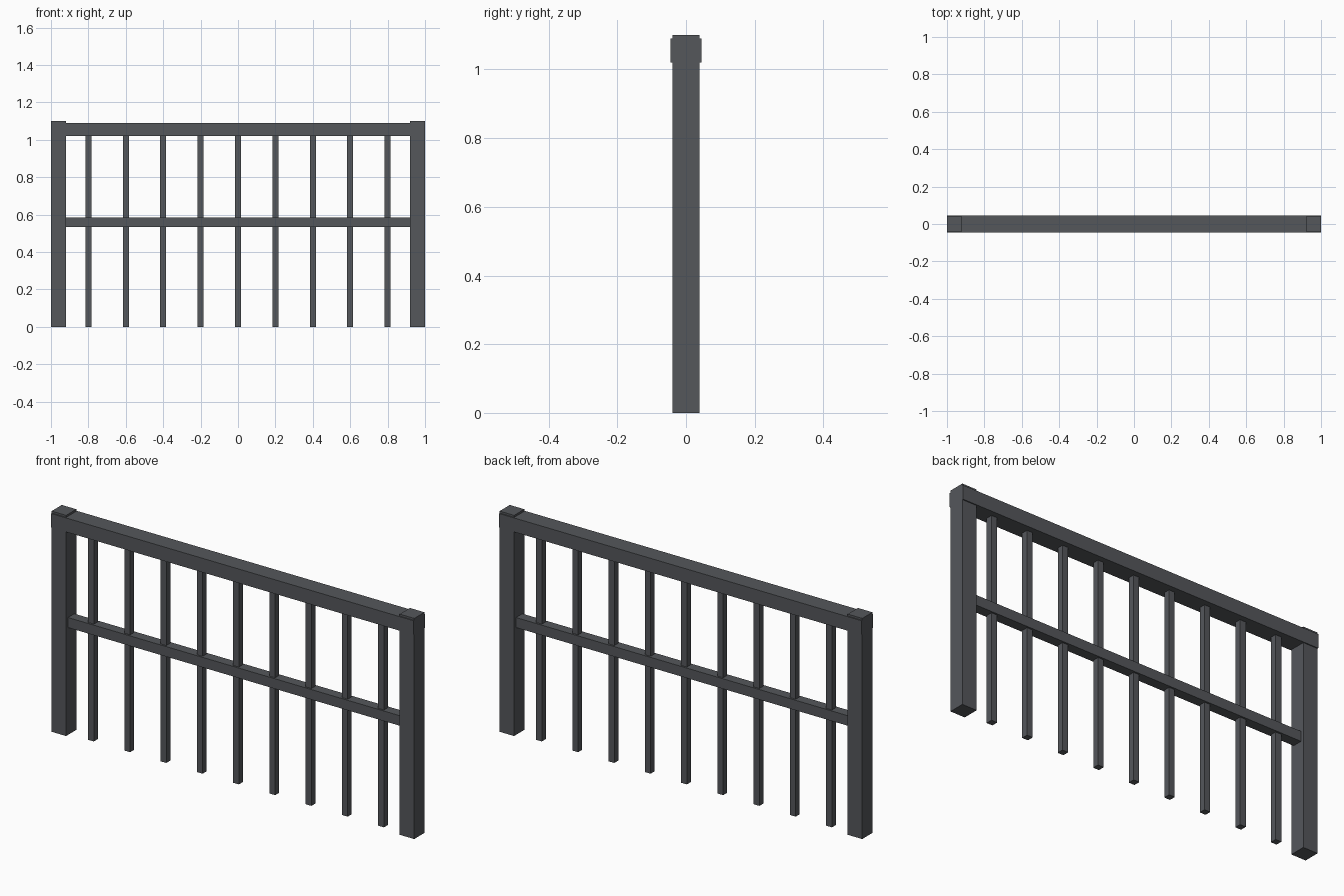
import bpy

if "Cube" in bpy.data.objects:
    bpy.data.objects.remove(bpy.data.objects["Cube"])


def box(name, size, center):
    """Axis-aligned box with its scale baked into the mesh."""
    bpy.ops.mesh.primitive_cube_add(size=1, location=center)
    ob = bpy.context.object
    ob.name = name
    ob.data.transform(((size[0], 0, 0, 0), (0, size[1], 0, 0), (0, 0, size[2], 0), (0, 0, 0, 1)) and
                      Matrix.Diagonal((*size, 1)))
    mat = metal
    ob.data.materials.append(mat)
    return ob


from mathutils import Matrix

# Dark painted metal
metal = bpy.data.materials.new("dark_metal")
metal.diffuse_color = (0.09, 0.095, 0.105, 1)
metal.use_nodes = True
metal.node_tree.nodes["Principled BSDF"].inputs["Base Color"].default_value = metal.diffuse_color

# End posts
for side, label in ((-1, "left"), (1, "right")):
    box(f"{label}_post", (0.08, 0.08, 1.10), (side * 0.96, 0, 0.55))

# Handrail runs over both posts, mid rail fits between them
box("top_rail", (2.0, 0.09, 0.07), (0, 0, 1.055))
box("middle_rail", (1.84, 0.05, 0.05), (0, 0, 0.56))

# Evenly spaced square balusters
for i in range(9):
    box(f"baluster_{i + 1}", (0.032, 0.032, 1.03), (-0.8 + 0.2 * i, 0, 0.515))
